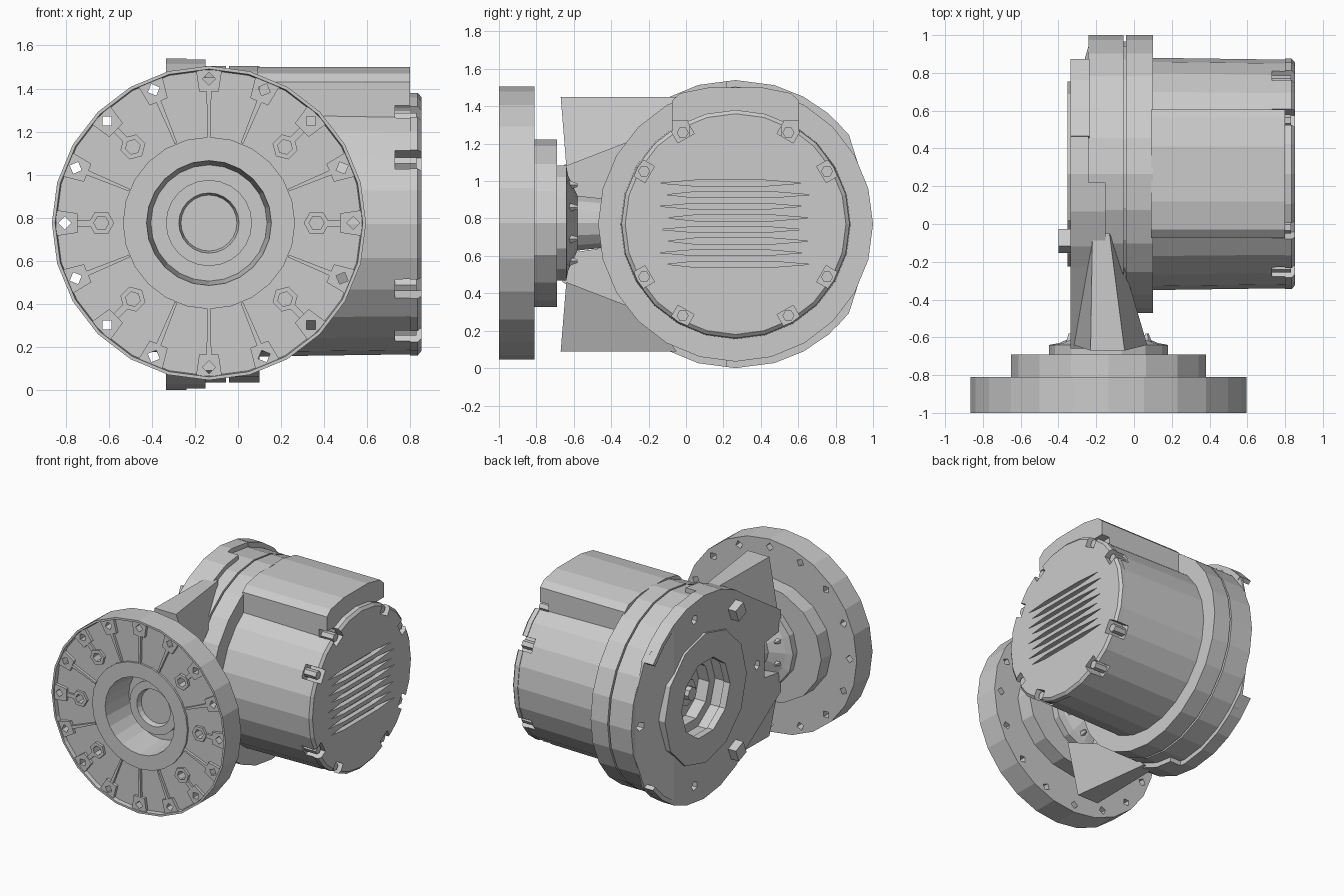
import bpy, bmesh
from math import sin, cos, radians, pi

if "Cube" in bpy.data.objects:
    bpy.data.objects.remove(bpy.data.objects["Cube"])

FX, FZ = -0.135, 0.775      # output flange axis (along y)
MY, MZ = 0.265, 0.77        # motor axis (along x)


def make(name, verts, faces):
    me = bpy.data.meshes.new(name)
    bm = bmesh.new()
    vs = [bm.verts.new(v) for v in verts]
    for f in faces:
        bm.faces.new([vs[i] for i in f])
    bmesh.ops.remove_doubles(bm, verts=bm.verts, dist=1e-5)
    bmesh.ops.recalc_face_normals(bm, faces=bm.faces)
    bm.to_mesh(me)
    bm.free()
    ob = bpy.data.objects.new(name, me)
    bpy.context.collection.objects.link(ob)
    return ob


def place(axis, h, u, v):
    return {'x': (h, u, v), 'y': (u, h, v), 'z': (u, v, h)}[axis]


def prism(name, pts, axis, a, b):
    n = len(pts)
    verts = [place(axis, h, u, v) for h in (a, b) for u, v in pts]
    faces = [list(range(n)), list(range(n, 2 * n))]
    faces += [(i, (i + 1) % n, n + (i + 1) % n, n + i) for i in range(n)]
    return make(name, verts, faces)


def ring_pts(cu, cv, r, n, rot=0):
    return [(cu + r * cos(2 * pi * i / n + rot), cv + r * sin(2 * pi * i / n + rot)) for i in range(n)]


def lathe(name, profile, axis, cu, cv, n=24, su=1, sv=1):
    """Profile of (radius, height); it starts and ends on the axis."""
    verts, faces = [], []
    for r, h in profile:
        verts += [place(axis, h, cu + su * u, cv + sv * v) for u, v in ring_pts(0, 0, r, n)]
    for k in range(len(profile) - 1):
        r0, r1 = profile[k][0], profile[k + 1][0]
        for i in range(n):
            j = (i + 1) % n
            if r0 == 0:
                faces.append((k * n, (k + 1) * n + j, (k + 1) * n + i))
            elif r1 == 0:
                faces.append((k * n + i, k * n + j, (k + 1) * n))
            else:
                faces.append((k * n + i, k * n + j, (k + 1) * n + j, (k + 1) * n + i))
    return make(name, verts, faces)


def bar(cu, cv, ang, r0, r1, w0, w1=None):
    """Rectangle or trapezoid lying radially around a centre."""
    c, s = cos(ang), sin(ang)
    w1 = w0 if w1 is None else w1
    return [(cu + r * c - t * s, cv + r * s + t * c) for r, t in ((r0, -w0), (r1, -w1), (r1, w1), (r0, w0))]


def cut(ob, cutters):
    for c in cutters:
        m = ob.modifiers.new("cut", 'BOOLEAN')
        m.operation, m.solver, m.object = 'DIFFERENCE', 'EXACT', c
        c.hide_render = True
    bpy.context.view_layer.update()
    dg = bpy.context.evaluated_depsgraph_get()
    me = bpy.data.meshes.new_from_object(ob.evaluated_get(dg))
    ob.modifiers.clear()
    ob.data = me
    for c in cutters:
        bpy.data.objects.remove(c)


# Output flange with dished face and deep bore holding the hub
flange = lathe("output_flange", [
    (0, -0.78), (0.13, -0.78), (0.14, -0.82), (0.20, -0.82), (0.20, -0.73), (0.27, -0.73),
    (0.29, -0.985), (0.40, -0.985), (0.40, -0.97), (0.71, -0.97), (0.715, -1.0),
    (0.73, -1.0), (0.73, -0.81), (0.31, -0.81), (0.31, -0.70), (0, -0.70)], 'y', FX, FZ, 24)
holes = []
for i in range(16):
    a = i * pi / 8
    holes.append(prism("hole", ring_pts(FX + 0.67 * cos(a), FZ + 0.67 * sin(a), 0.03, 4, a), 'y', -1.1, -0.7))
for d in (0, 45, 135, 180, 225, 315):
    a = radians(d)
    holes.append(prism("hole", ring_pts(FX + 0.5 * cos(a), FZ + 0.5 * sin(a), 0.035, 6, a), 'y', -1.1, -0.89))
cut(flange, holes)

# Hole pads, bolt bosses and ribs on the flange face
for i in range(16):
    a = i * pi / 8
    pad = prism("hole_pad", bar(FX, FZ, a, 0.61, 0.71, 0.045, 0.06), 'y', -0.992, -0.96)
    cut(pad, [prism("hole", ring_pts(FX + 0.67 * cos(a), FZ + 0.67 * sin(a), 0.03, 4, a), 'y', -1.1, -0.7)])
    if i % 2 or i in (4, 12):
        prism("flange_rib", bar(FX, FZ, a, 0.40, 0.62, 0.006, 0.012), 'y', -0.99, -0.96)
    else:
        boss = prism("bolt_boss", ring_pts(FX + 0.5 * cos(a), FZ + 0.5 * sin(a), 0.06, 6, a), 'y', -0.99, -0.96)
        cut(boss, [prism("hole", ring_pts(FX + 0.5 * cos(a), FZ + 0.5 * sin(a), 0.035, 6, a), 'y', -1.1, -0.8)])
        prism("boss_rib", bar(FX, FZ, a, 0.55, 0.62, 0.015), 'y', -0.985, -0.96)

# Flange collar and worm neck
collar = lathe("flange_collar", [(0, -0.82), (1, -0.82), (1, -0.69), (0, -0.69)], 'y', FX, FZ, 16, 0.517, 0.447)
cut(collar, [prism("bore", ring_pts(FX, FZ, 0.305, 24), 'y', -0.9, -0.6)])
lathe("flange_neck", [(0, -0.70), (0.315, -0.70), (0.315, -0.64), (0.26, -0.63), (0.15, -0.58),
                      (0.13, -0.40), (0, -0.40)], 'y', FX, FZ, 14)
for i in range(8):
    a = i * pi / 4 + pi / 8
    lathe("neck_rib", [(0, -0.65), (0.035, -0.65), (0.01, -0.58), (0, -0.58)], 'y',
          FX + 0.22 * cos(a), FZ + 0.22 * sin(a), 5)

# Gearbox side plate, running into two legs around the neck
arc = [(MY + 0.77 * cos(radians(d)), MZ + 0.77 * sin(radians(d))) for d in (38, 45, 60, 75, 90, 105, 120, 130)]
half = [(0.98, 0.78), (0.95, 1.0)] + arc + [(-0.66, 1.08), (-0.66, 0.93), (-0.46, 0.90)]
plate = prism("gearbox_side_plate", half + [(y, 2 * MZ - z) for y, z in reversed(half)], 'x', -0.335, -0.15)
rear = prism("gearbox_rear_flange", ring_pts(MY, MZ, 0.735, 24), 'x', -0.24, -0.055)
for ob in (plate, rear):
    cutters = [prism("bore", ring_pts(MY, MZ, 0.30, 10), 'x', -0.6, -0.13)]
    for d in (0, 80, 125, 180, 235, 280):
        a = radians(d)
        cutters.append(prism("hole", ring_pts(MY + 0.64 * cos(a), MZ + 0.64 * sin(a), 0.035, 5), 'x', -0.5, -0.19))
    if ob is plate:
        # face slopes down to the rear flange on the far side, and the back is relieved past the arm
        cutters.append(prism("slope", [(-0.335, 0.62), (-0.23, 0.98), (-0.23, 1.2), (-0.6, 1.2), (-0.6, 0.62)],
                             'z', -0.2, 1.8))
        cutters.append(prism("step", [(0.22, -0.1), (1.2, -0.1), (1.2, 1.7), (0.22, 1.7)], 'x', -0.24, -0.1))
    cut(ob, cutters)

# Thin shroud strips overhanging the rear flange
for s, tag in ((1, "upper"), (-1, "lower")):
    strip = [(MY + r * cos(radians(d)), MZ + s * r * sin(radians(d)))
             for r, ds in ((0.772, (38, 50, 62, 75)), (0.74, (75, 62, 50, 38))) for d in ds]
    prism(tag + "_shroud_strip", strip, 'x', -0.335, -0.235)

# Raised bearing ring, stepped bore and shaft end
ring = prism("bearing_ring", ring_pts(MY, MZ, 0.49, 12), 'x', -0.352, -0.30)
cut(ring, [prism("bore", ring_pts(MY, MZ, 0.29, 10), 'x', -0.5, -0.1)])
inner = prism("bore_step", ring_pts(MY, MZ, 0.30, 10), 'x', -0.22, -0.12)
cut(inner, [prism("bore", ring_pts(MY, MZ, 0.23, 10), 'x', -0.5, 0.0)])
lathe("shaft_end", [(0, -0.24), (0.05, -0.24), (0.05, -0.20), (0.10, -0.20), (0.10, -0.12), (0, -0.12)],
      'x', MY, MZ, 8)

# Arm webs and oil plugs (upper and mirrored lower)
for s, tag in ((1, "upper"), (-1, "lower")):
    z = lambda h: MZ + s * h
    make(tag + "_arm_web", [
        (-0.23, -0.67, z(0.68)), (-0.05, -0.67, z(0.68)), (-0.13, -0.05, z(0.68)), (-0.22, -0.05, z(0.68)),
        (-0.32, -0.64, z(0.31)), (0.07, -0.64, z(0.31)), (-0.06, -0.20, z(0.48)), (-0.28, -0.20, z(0.48))],
        [(0, 1, 2, 3), (4, 5, 6, 7), (0, 1, 5, 4), (1, 2, 6, 5), (2, 3, 7, 6), (3, 0, 4, 7)])
    prism(tag + "_oil_plug", ring_pts(-0.09, z(0.53), 0.07, 4, 0.4), 'x', -0.40, -0.32)

# Spigot and motor mounting flange
prism("flange_spigot", ring_pts(MY, MZ, 0.70, 24), 'x', -0.07, -0.03)
prism("motor_flange", ring_pts(MY, MZ, 0.735, 24), 'x', -0.042, 0.10)

# Motor housing and end cap with notches for the cap screws
screw_angles = [radians(d) for d in (30, 60, 120, 150, 210, 240, 300, 330)]
body = lathe("motor_housing", [(0, 0.08), (0.615, 0.08), (0.605, 0.81), (0, 0.81)], 'x', MY, MZ, 24)
cap = lathe("motor_end_cap", [(0, 0.80), (0.61, 0.80), (0.61, 0.835), (0.59, 0.852), (0, 0.852)],
            'x', MY, MZ, 24)
for ob in (body, cap):
    cut(ob, [prism("notch", bar(MY, MZ, a, 0.53, 0.8, 0.05), 'x', 0.73, 0.9) for a in screw_angles])
for a in screw_angles:
    prism("cap_screw", ring_pts(MY + 0.565 * cos(a), MZ + 0.565 * sin(a), 0.032, 6), 'x', 0.70, 0.83)

# Horizontal cooling slots in the end cap
slots = []
for i in range(8):
    h = 0.555 + i * 0.062
    y0, y1 = (-0.14, 0.62) if i % 2 else (-0.10, 0.66)
    slots.append(prism("slot", [(y0, h), (0.05, h - 0.016), (y1 - 0.2, h - 0.016), (y1, h),
                                (y1 - 0.2, h + 0.016), (0.05, h + 0.016)], 'x', 0.815, 0.9))
cut(cap, slots)

# Raised cover on top of the motor
cover = prism("motor_top_cover", [(-0.075, 1.20), (-0.075, 1.43), (-0.03, 1.47), (0.12, 1.50), (0.41, 1.50),
                                  (0.56, 1.47), (0.605, 1.43), (0.605, 1.20)], 'x', 0.09, 0.80)
cut(cover, [prism("notch", [(y - 0.06, 1.1), (y + 0.06, 1.1), (y + 0.06, 1.32), (y - 0.06, 1.32)], 'x', 0.73, 0.9)
            for y in (-0.04, 0.57)])
